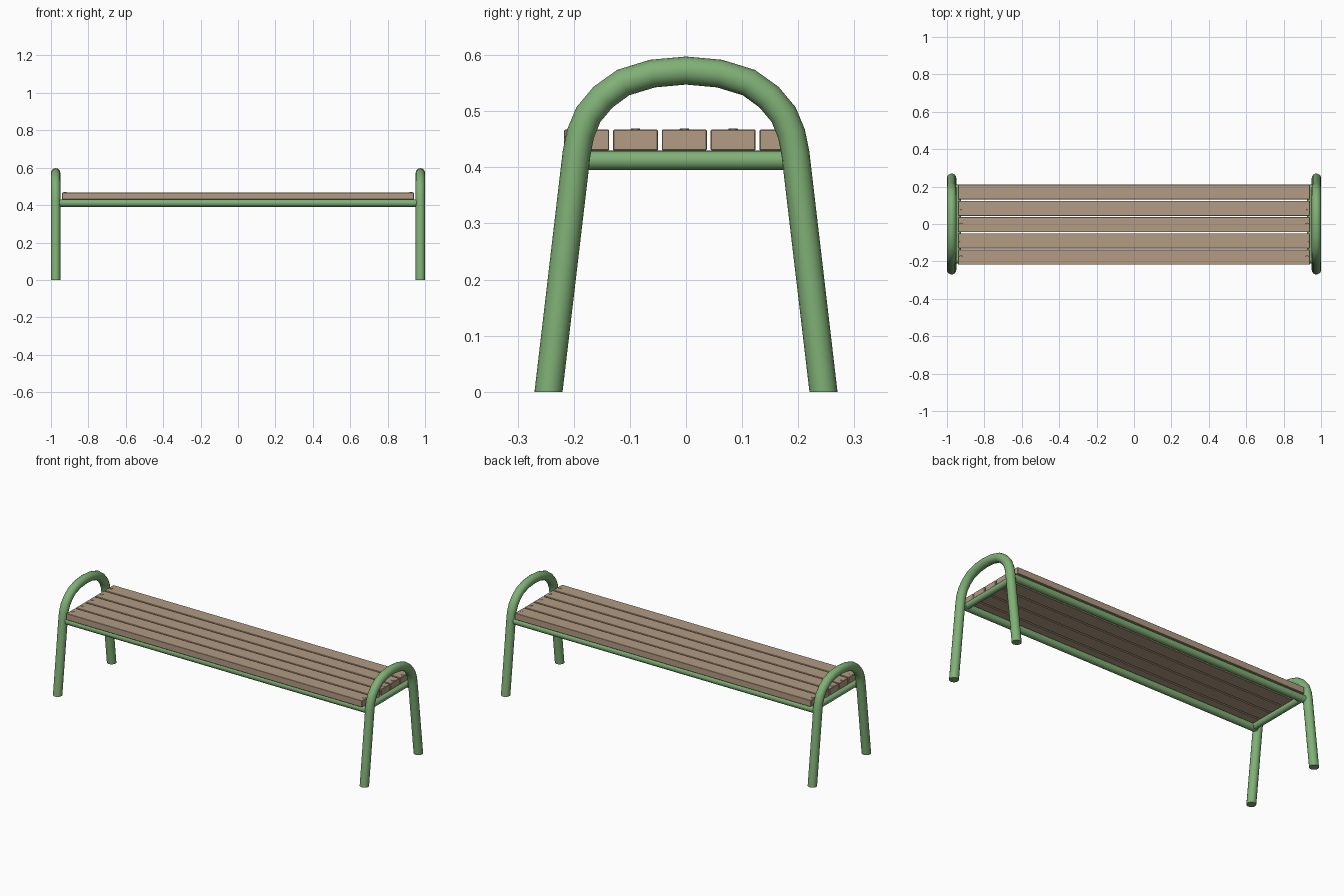
import bpy, bmesh, math
from mathutils import Vector

if "Cube" in bpy.data.objects:
    bpy.data.objects.remove(bpy.data.objects["Cube"])


def material(name, rgb):
    m = bpy.data.materials.new(name)
    m.diffuse_color = (*rgb, 1)
    m.use_nodes = True
    m.node_tree.nodes["Principled BSDF"].inputs["Base Color"].default_value = m.diffuse_color
    return m


GREEN = material("green_paint", (0.216, 0.434, 0.181))
WOOD = material("brown_wood", (0.445, 0.328, 0.227))


def finish(bm, name, mat, smooth=True):
    bmesh.ops.recalc_face_normals(bm, faces=bm.faces)
    me = bpy.data.meshes.new(name)
    bm.to_mesh(me)
    bm.free()
    me.materials.append(mat)
    ob = bpy.data.objects.new(name, me)
    bpy.context.collection.objects.link(ob)
    if smooth:
        bpy.ops.object.select_all(action='DESELECT')
        ob.select_set(True)
        bpy.context.view_layer.objects.active = ob
        bpy.ops.object.shade_smooth_by_angle(angle=math.radians(40))
    return ob


def tube(name, path, radius, side, sides=16, flat_feet=False):
    """Sweep a circle along a planar path; side is the plane's normal."""
    bm = bmesh.new()
    pts = [Vector(p) for p in path]
    side = Vector(side)
    rings = []
    for i, p in enumerate(pts):
        t = (pts[min(i + 1, len(pts) - 1)] - pts[max(i - 1, 0)]).normalized()
        if flat_feet and i in (0, len(pts) - 1):
            t = Vector((0, 0, 1 if i == 0 else -1))
        n = side.cross(t)
        rings.append([bm.verts.new(p + radius * (math.cos(a) * side + math.sin(a) * n))
                      for a in (2 * math.pi * k / sides for k in range(sides))])
    for a, b in zip(rings, rings[1:]):
        for k in range(sides):
            j = (k + 1) % sides
            bm.faces.new((a[k], a[j], b[j], b[k]))
    bm.faces.new(rings[0])
    bm.faces.new(rings[-1])
    return finish(bm, name, GREEN)


# Arched end frames with splayed legs
half = [(0.245, 0), (0.195, 0.425), (0.188, 0.46), (0.174, 0.494), (0.148, 0.525),
        (0.112, 0.551), (0.06, 0.567), (0, 0.5725)]
arch = [(-y, z) for y, z in half] + half[-2::-1]
for label, s in (("left", -1), ("right", 1)):
    tube(label + "_end_frame", [(s * 0.975, y, z) for y, z in arch], 0.025,
         (1, 0, 0), flat_feet=True)
    # Cross bar under the slat ends
    tube(label + "_cross_bar", [(s * 0.942, -0.19, 0.4125), (s * 0.942, 0.19, 0.4125)],
         0.0175, (1, 0, 0))

# Long rails under the seat
for label, s in (("front", -1), ("back", 1)):
    tube(label + "_rail", [(-0.96, s * 0.19, 0.411), (0.96, s * 0.19, 0.411)],
         0.02, (0, 1, 0))

# Seat slats with small screw plugs near their ends
for i in range(5):
    y = -0.003 + (i - 2) * 0.087
    bm = bmesh.new()
    bmesh.ops.create_cube(bm, size=1)
    for v in bm.verts:
        v.co = Vector((v.co.x * 1.88, y + v.co.y * 0.08, 0.4485 + v.co.z * 0.037))
    bmesh.ops.bevel(bm, geom=bm.edges[:], offset=0.0015, segments=1, affect='EDGES')
    finish(bm, f"seat_slat_{i + 1}", WOOD, smooth=False)
    for label, s in (("left", -1), ("right", 1)):
        bm = bmesh.new()
        bmesh.ops.create_cone(bm, cap_ends=True, segments=12, radius1=0.009,
                              radius2=0.008, depth=0.004)
        bmesh.ops.translate(bm, verts=bm.verts, vec=(s * 0.925, y, 0.4668))
        finish(bm, f"{label}_screw_plug_{i + 1}", WOOD)
